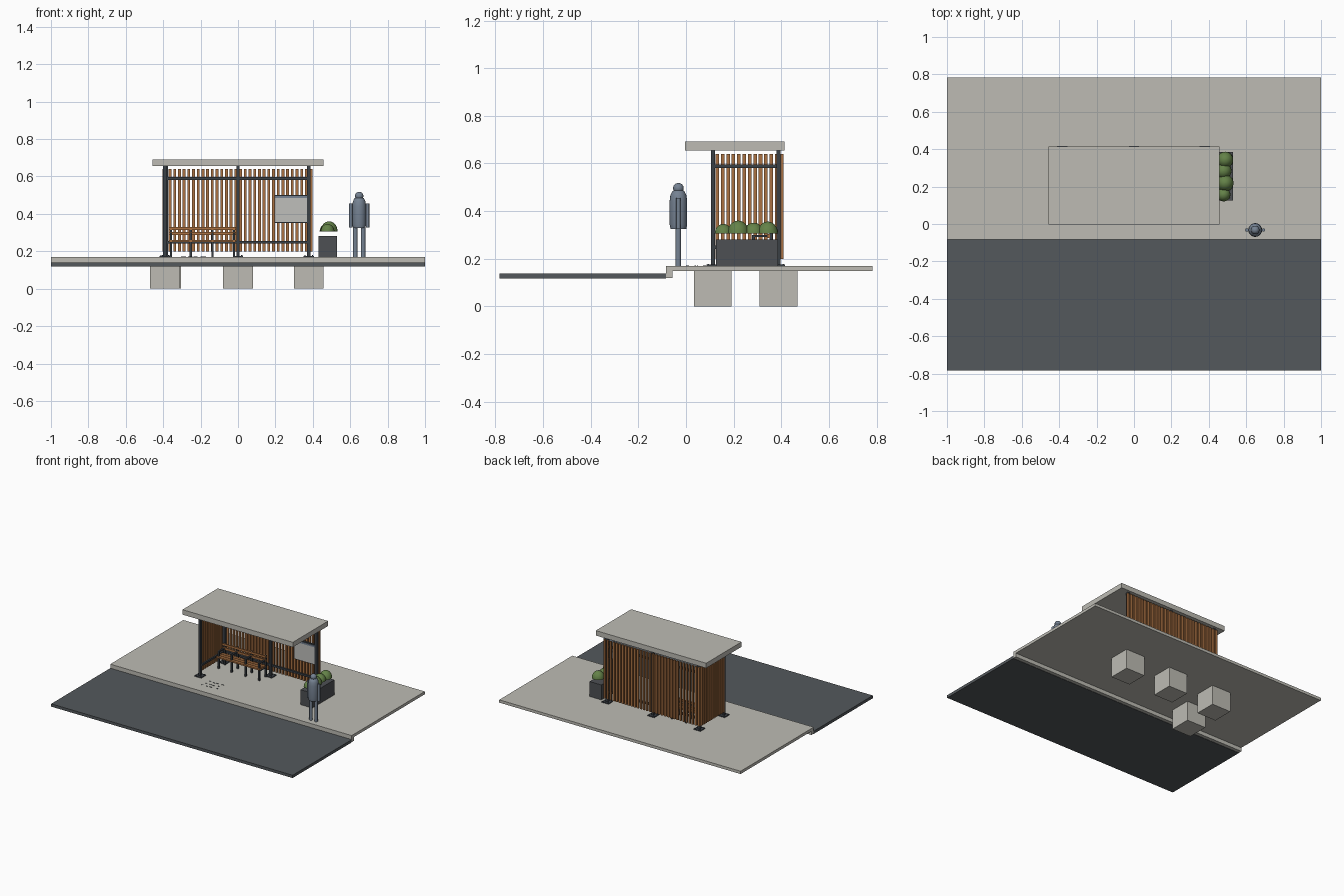
import bpy, bmesh, math, random
from mathutils import Matrix, Vector

if "Cube" in bpy.data.objects:
    bpy.data.objects.remove(bpy.data.objects["Cube"])


def material(name, rgb):
    m = bpy.data.materials.new(name)
    m.diffuse_color = (*rgb, 1)
    m.use_nodes = True
    m.node_tree.nodes["Principled BSDF"].inputs["Base Color"].default_value = m.diffuse_color
    return m


CONCRETE = material("concrete", (0.51, 0.50, 0.455))
ASPHALT = material("asphalt", (0.088, 0.099, 0.107))
STEEL = material("dark_steel", (0.042, 0.050, 0.060))
WOOD = material("wood", (0.40, 0.165, 0.055))
GREEN = material("foliage", (0.127, 0.223, 0.065))
SLATE = material("slate_blue", (0.18, 0.225, 0.29))
PANEL = material("panel_grey", (0.52, 0.52, 0.50))
PLANTER = material("planter_grey", (0.075, 0.08, 0.088))


def finish(name, bm, mat, smooth=False):
    bmesh.ops.recalc_face_normals(bm, faces=bm.faces)
    me = bpy.data.meshes.new(name)
    bm.to_mesh(me)
    bm.free()
    me.materials.append(mat)
    ob = bpy.data.objects.new(name, me)
    bpy.context.collection.objects.link(ob)
    if smooth:
        bpy.ops.object.select_all(action='DESELECT')
        ob.select_set(True)
        bpy.context.view_layer.objects.active = ob
        bpy.ops.object.shade_smooth_by_angle(angle=math.radians(40))
    return ob


def boxes(name, mat, spans):
    """One object made of boxes, each (x0, x1, y0, y1, z0, z1)."""
    bm = bmesh.new()
    for x0, x1, y0, y1, z0, z1 in spans:
        c = Matrix.Translation(((x0 + x1) / 2, (y0 + y1) / 2, (z0 + z1) / 2))
        s = Matrix.Diagonal((x1 - x0, y1 - y0, z1 - z0, 1))
        bmesh.ops.create_cube(bm, size=1, matrix=c @ s)
    return finish(name, bm, mat)


def around(x, y, h, z0, z1):
    return (x - h, x + h, y - h, y + h, z0, z1)


def lathe(name, mat, x, y, profile, n=20):
    """Solid of revolution from (radius, z) points."""
    bm = bmesh.new()
    rings = [[bm.verts.new((x + r * math.cos(2 * math.pi * i / n),
                            y + r * math.sin(2 * math.pi * i / n), z))
              for i in range(n)] for r, z in profile]
    for a, b in zip(rings, rings[1:]):
        for i in range(n):
            j = (i + 1) % n
            bm.faces.new((a[i], a[j], b[j], b[i]))
    bm.faces.new(rings[0])
    bm.faces.new(rings[-1])
    return finish(name, bm, mat, True)


G = 0.169  # pavement level

# Ground: road, kerb, pavement
boxes("road", ASPHALT, [(-1, 1, -0.782, -0.083, 0.118, 0.139)])
boxes("kerb", CONCRETE, [(-1, 1, -0.083, -0.057, 0.12, G)])
boxes("pavement", CONCRETE, [(-1, 1, -0.057, 0.782, 0.148, G)])

# Posts with base plates, bolts and footings
posts = [(-0.392, 0.113), (-0.383, 0.388), (0, 0.388), (0.379, 0.388)]
boxes("footings", CONCRETE, [around(x, y, 0.079, 0, 0.149) for x, y in posts])
boxes("posts", STEEL, [around(x, y, 0.009, G, 0.657) for x, y in posts])
boxes("base_plates", STEEL, [around(x, y, 0.028, G, G + 0.006) for x, y in posts])
boxes("bolts", STEEL, [around(x + dx, y + dy, 0.003, G, G + 0.01)
                       for x, y in posts for dx in (-0.02, 0.02) for dy in (-0.02, 0.02)])

# Flat roof
boxes("roof", CONCRETE, [(-0.457, 0.457, -0.004, 0.414, 0.655, 0.692)])

# Horizontal rails on the back and left side
rails = []
for z in (0.249, 0.589):
    rails.append((-0.39, 0.385, 0.384, 0.397, z - 0.007, z + 0.007))
    rails.append((-0.394, -0.382, 0.113, 0.388, z - 0.007, z + 0.007))
boxes("rails", STEEL, rails)

# Wooden slat screens
n_back, n_side = 32, 12
boxes("back_slats", WOOD, [
    (x - 0.0075, x + 0.0075, 0.397, 0.409, 0.2, 0.639)
    for x in (-0.389 + 0.78 * i / (n_back - 1) for i in range(n_back))])
boxes("side_slats", WOOD, [
    (-0.404, -0.393, y - 0.0075, y + 0.0075, 0.2, 0.639)
    for y in (0.131 + 0.25 * i / (n_side - 1) for i in range(n_side))])

# Information board
boxes("board_frame", STEEL, [(0.194, 0.374, 0.383, 0.397, 0.352, 0.501)])
boxes("board_face", PANEL, [(0.198, 0.370, 0.379, 0.384, 0.356, 0.484)])
boxes("board_header", SLATE, [(0.198, 0.370, 0.379, 0.384, 0.484, 0.497)])

# Bench
bx0, bx1 = -0.372, -0.012
boxes("bench_seat", WOOD, [(bx0, bx1, y, y + 0.021, 0.25, 0.261)
                           for y in (0.270, 0.296, 0.322)])
boxes("bench_back", WOOD, [(bx0, bx1, 0.343, 0.352, z, z + 0.016)
                           for z in (0.287, 0.315)])
frame = []
for x in (-0.358, -0.252, -0.136, -0.021):
    frame.append(around(x, 0.284, 0.006, G, 0.295))
    frame.append(around(x, 0.357, 0.006, G, 0.331))
    frame.append((x - 0.006, x + 0.006, 0.278, 0.357, 0.238, 0.25))
    frame.append((x - 0.006, x + 0.006, 0.278, 0.357, 0.291, 0.300))
boxes("bench_frame", STEEL, frame)

# Planter and clipped half-round shrubs
boxes("planter", PLANTER, [(0.431, 0.528, 0.125, 0.386, G, 0.281)])
for i, (y, r, h) in enumerate([(0.157, 0.036, 0.04), (0.219, 0.045, 0.054),
                               (0.284, 0.042, 0.045), (0.343, 0.043, 0.05)]):
    prof = [(r * math.cos(a) + 0.0005, 0.306 + h * math.sin(a))
            for a in (math.pi / 2 * k / 7 for k in range(8))]
    lathe(f"shrub_{i + 1}", GREEN, 0.482 + (0.005 if i % 2 else -0.003), y, prof)

# Standing figure
px, py = 0.648, -0.032
lathe("figure_torso", SLATE, px, py,
      [(0.033, 0.325), (0.037, 0.345), (0.037, 0.44), (0.034, 0.465),
       (0.026, 0.483), (0.012, 0.49)])
lathe("figure_head", SLATE, px, py,
      [(0.022 * math.sin(a) + 0.0004, 0.496 - 0.022 * math.cos(a))
       for a in (math.pi * k / 10 for k in range(11))])
for side, s in (("left", -1), ("right", 1)):
    lathe(f"figure_{side}_leg", SLATE, px + s * 0.021, py,
          [(0.012, G), (0.012, 0.335)], 12)
    lathe(f"figure_{side}_arm", SLATE, px + s * 0.045, py,
          [(0.009, 0.328), (0.009, 0.455)], 12)

# Small scattered dashes on the paving
random.seed(4)
marks = []
for i in range(12):
    x = -0.30 + 0.035 * (i % 4) + random.uniform(-0.01, 0.01)
    y = 0.005 + 0.035 * (i // 4) + random.uniform(-0.006, 0.006)
    marks.append((x, x + 0.016, y, y + 0.005, G, G + 0.002))
boxes("paving_marks", STEEL, marks)
